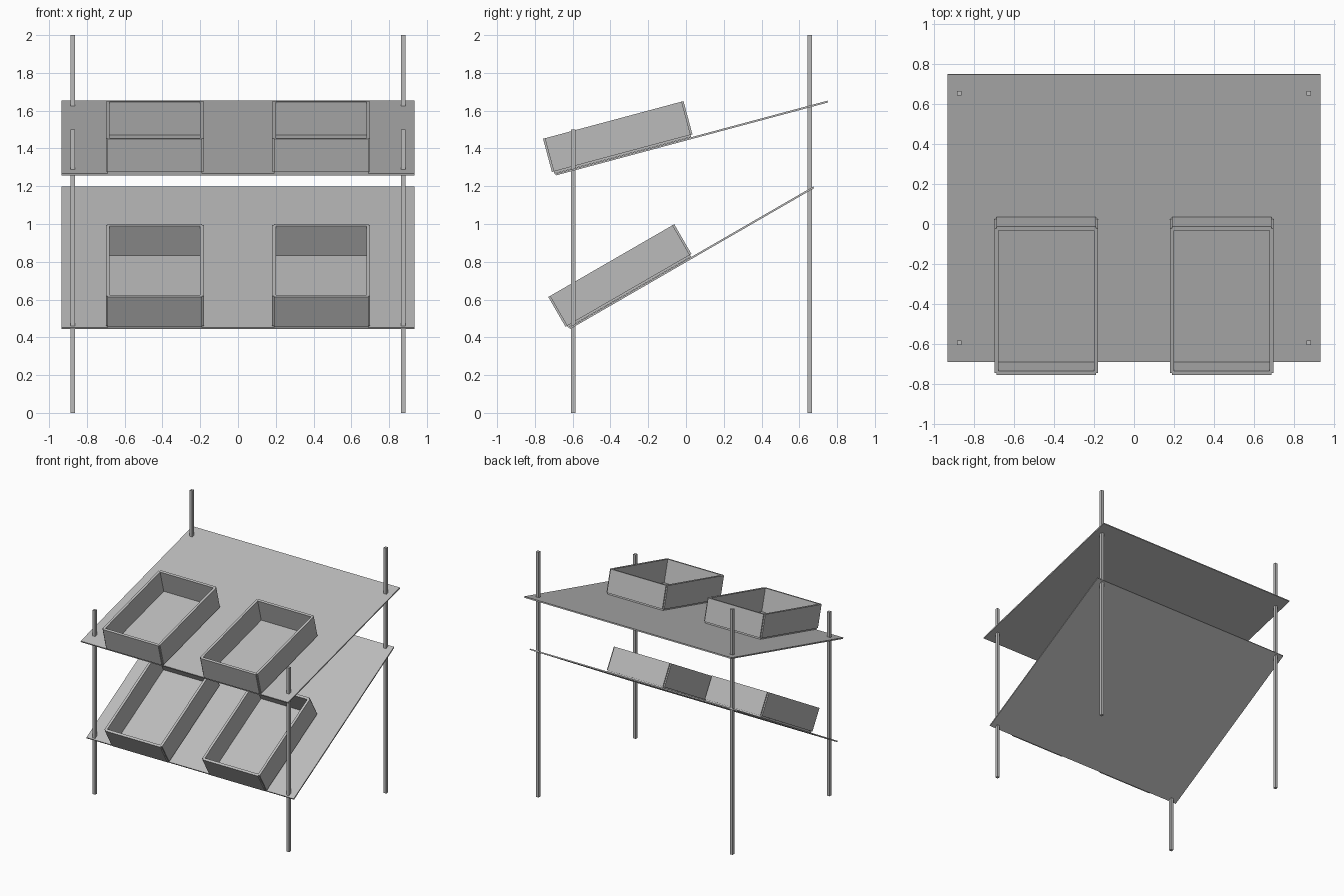
import bpy
from math import radians
from mathutils import Matrix, Vector

cube = bpy.data.objects.get("Cube")
if cube:
    bpy.data.objects.remove(cube, do_unlink=True)

grey = bpy.data.materials.new("plain_grey")
grey.use_nodes = True
colour = (0.5, 0.5, 0.5, 1)
grey.diffuse_color = colour
grey.node_tree.nodes["Principled BSDF"].inputs["Base Color"].default_value = colour


def box(name, size, centre, frame=Matrix()):
    """Flat-sided box placed inside a local frame."""
    bpy.ops.mesh.primitive_cube_add(size=1)
    ob = bpy.context.object
    ob.name = name
    ob.data.transform(Matrix.Diagonal((*size, 1)))
    ob.matrix_world = frame @ Matrix.Translation(Vector(centre))
    ob.data.materials.append(grey)
    return ob


def bin_on(name, x, frame):
    """Open bin: floor, two end walls and two side walls overlapping at the corners."""
    width, length, wall, bottom, top = 0.5, 0.75, 0.02, 0.018, 0.2
    y, z, height = -0.376, (bottom + top) / 2, top - bottom
    box(name + "_floor", (width, length, 0.013), (x, y, bottom - 0.005), frame)
    for end, s in (("front", -1), ("back", 1)):
        box(f"{name}_{end}_wall", (width, wall, height), (x, y + s * length / 2, z), frame)
    for side, s in (("right", -1), ("left", 1)):
        box(f"{name}_{side}_wall", (wall, length, height), (x + s * width / 2, y, z), frame)


# Sloping shelves, each carrying two bins
for level, height, angle in (("lower", 0.821, 30), ("upper", 1.455, 15)):
    frame = Matrix.Translation((0, 0.03, height)) @ Matrix.Rotation(radians(angle), 4, "X")
    box(level + "_shelf", (1.87, 1.492, 0.01), (0, 0, 0), frame)
    for side, x in (("right", -0.44), ("left", 0.44)):
        bin_on(f"{level}_{side}_bin", x, frame)

# Corner posts, taller at the back
for end, y, height in (("front", -0.596, 1.5), ("back", 0.655, 2.0)):
    for side, x in (("right", -0.875), ("left", 0.875)):
        box(f"{end}_{side}_post", (0.023, 0.023, height), (x, y, height / 2))
